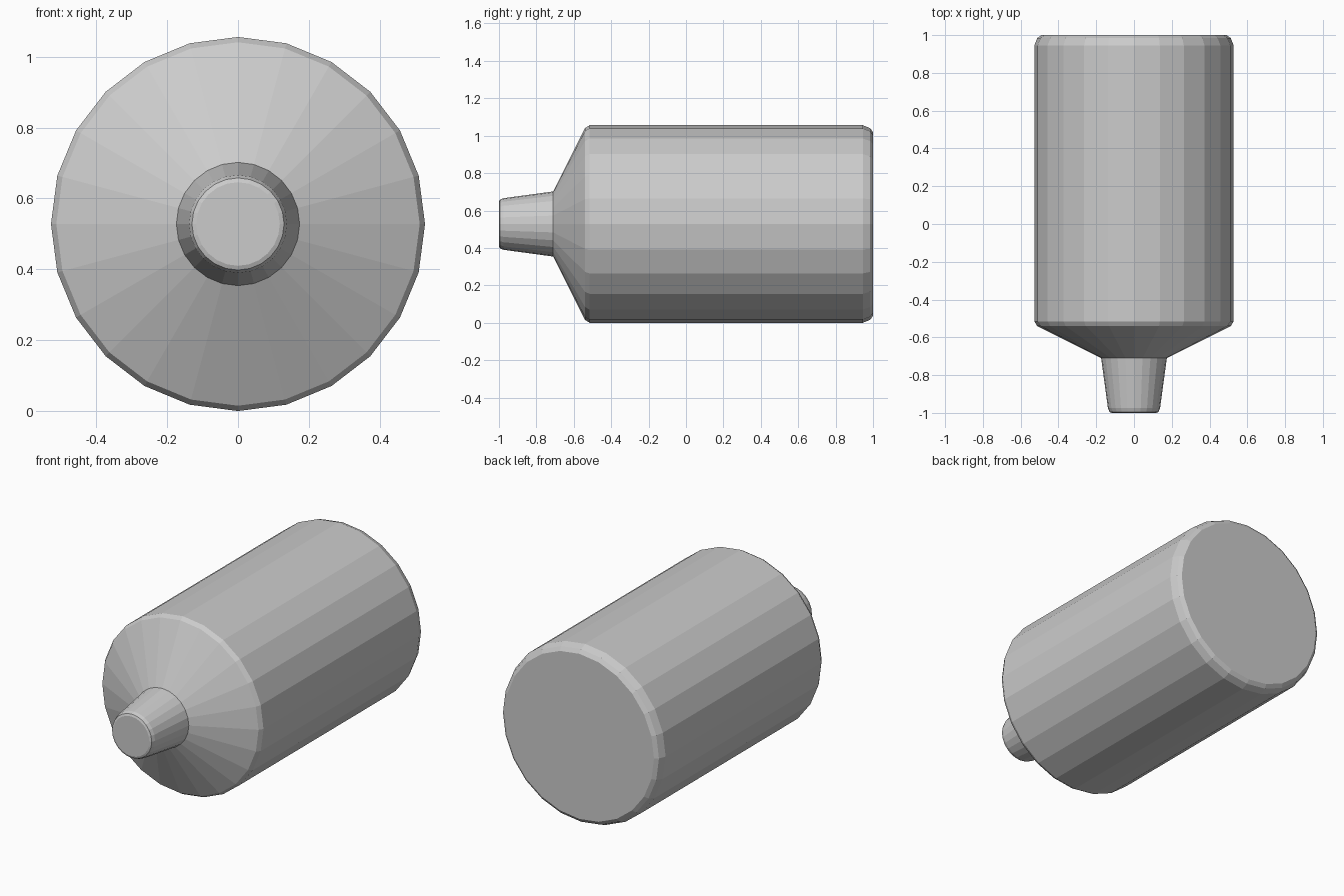
import bpy, bmesh
from math import sin, cos, tau

if "Cube" in bpy.data.objects:
    bpy.data.objects.remove(bpy.data.objects["Cube"])

AXIS_Z = 0.528


def lathe(name, profile, sides, cap_first=False, cap_last=False):
    """Turn a (y, radius) profile around the lengthwise axis."""
    bm = bmesh.new()
    rings = []
    for y, r in profile:
        rings.append([bm.verts.new((r * sin(tau * i / sides), y,
                                    AXIS_Z + r * cos(tau * i / sides)))
                      for i in range(sides)])
    for a, b in zip(rings, rings[1:]):
        for i in range(sides):
            j = (i + 1) % sides
            bm.faces.new((a[i], a[j], b[j], b[i]))
    if cap_first:
        bm.faces.new(rings[0])
    if cap_last:
        bm.faces.new(rings[-1][::-1])
    bmesh.ops.recalc_face_normals(bm, faces=bm.faces)
    # An open shell can be recalculated inward, so check one cap
    cap = max(bm.faces, key=lambda f: len(f.verts))
    if cap.normal.y * cap.calc_center_median().y < 0:
        bmesh.ops.reverse_faces(bm, faces=bm.faces)
    mesh = bpy.data.meshes.new(name)
    bm.to_mesh(mesh)
    bm.free()
    obj = bpy.data.objects.new(name, mesh)
    bpy.context.collection.objects.link(obj)
    return obj


# Main cylinder with chamfered back, small shoulder bevel and conical front
lathe("body", [(-0.71, 0.174), (-0.54, 0.513), (-0.515, 0.528),
               (0.945, 0.528), (0.985, 0.512), (1.0, 0.49)], 24, cap_last=True)

# Tapered nozzle with a rounded tip, sharing the cone's front rim
lathe("nozzle", [(-1.0, 0.118), (-0.995, 0.13), (-0.975, 0.138),
                 (-0.71, 0.174)], 24, cap_first=True)
